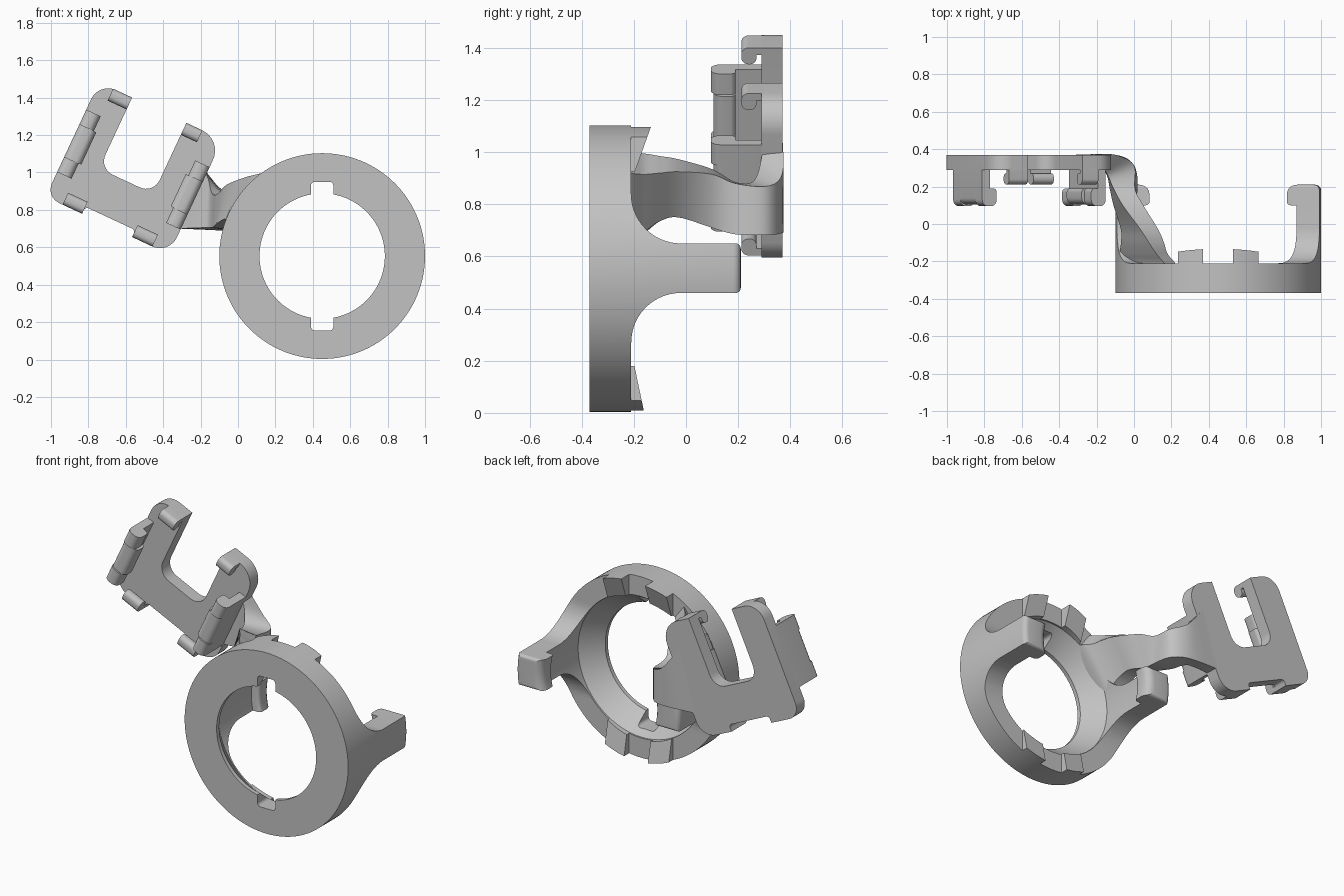
import bpy, bmesh, math
from mathutils import Vector

if "Cube" in bpy.data.objects:
    bpy.data.objects.remove(bpy.data.objects["Cube"], do_unlink=True)

grey = bpy.data.materials.new("plain grey")
grey.use_nodes = True
grey.diffuse_color = (0.54, 0.54, 0.54, 1)
grey.node_tree.nodes["Principled BSDF"].inputs["Base Color"].default_value = (0.54, 0.54, 0.54, 1)

CX, CZ = 0.45, 0.553                      # ring axis
TILT = math.radians(25)                   # tilt of the bracket
CO, SI = math.cos(TILT), math.sin(TILT)


def finish(name, bm):
    bmesh.ops.recalc_face_normals(bm, faces=bm.faces[:])
    me = bpy.data.meshes.new(name)
    bm.to_mesh(me)
    bm.free()
    ob = bpy.data.objects.new(name, me)
    bpy.context.collection.objects.link(ob)
    me.materials.append(grey)
    return ob


def rounded(pts, n=8):
    """Fillet a polygon given as (a, b, radius)."""
    out = []
    for i, p in enumerate(pts):
        v = Vector(p[:2])
        r = p[2] if len(p) > 2 else 0
        if not r:
            out.append(v)
            continue
        a = (Vector(pts[i - 1][:2]) - v).normalized()
        b = (Vector(pts[(i + 1) % len(pts)][:2]) - v).normalized()
        half = a.angle(b) / 2
        c = v + (a + b).normalized() * (r / math.sin(half))
        s = v + a * (r / math.tan(half)) - c
        e = v + b * (r / math.tan(half)) - c
        turn = s.angle_signed(e)
        for k in range(n + 1):
            t = -turn * k / n
            out.append(c + Vector((s.x * math.cos(t) - s.y * math.sin(t),
                                   s.x * math.sin(t) + s.y * math.cos(t))))
    return out


def add_prism(bm, pts, lo, hi, place):
    ends = [[bm.verts.new(place(p[0], p[1], t)) for p in pts] for t in (lo, hi)]
    n = len(pts)
    bm.faces.new(ends[0])
    bm.faces.new(ends[1][::-1])
    for i in range(n):
        j = (i + 1) % n
        bm.faces.new((ends[0][i], ends[1][i], ends[1][j], ends[0][j]))


def prism(name, pts, lo, hi, place):
    bm = bmesh.new()
    add_prism(bm, pts, lo, hi, place)
    return finish(name, bm)


def boolean(ob, cutter, op):
    mod = ob.modifiers.new("cut", "BOOLEAN")
    mod.operation, mod.object, mod.solver = op, cutter, "EXACT"
    bpy.context.view_layer.objects.active = ob
    bpy.ops.object.modifier_apply(modifier=mod.name)
    bpy.data.objects.remove(cutter, do_unlink=True)


def side(y, z, x):                        # profile seen from the side
    return (x, y, z)


def front(x, z, y):                       # profile seen from the front
    return (x, y, z)


def tilted(u, v, y):                      # front profile in the tilted bracket frame
    return (u * CO + v * SI, y, -u * SI + v * CO)


# Turned shell: front lip, conical bore, tall wall and inward hook head
def shell(name):
    prof = rounded([(.335, -.37), (.55, -.37), (.55, .21, .03), (.38, .21, .05),
                    (.38, .10, .02), (.43, .10), (.43, -.22), (.335, -.345)], 5)
    bm = bmesh.new()
    seg = 128
    rings = []
    for k in range(seg):
        a = math.tau * k / seg
        rings.append([bm.verts.new((CX + r * math.cos(a), y, CZ + r * math.sin(a)))
                      for r, y in prof])
    for k in range(seg):
        A, B = rings[k], rings[(k + 1) % seg]
        for i in range(len(prof)):
            j = (i + 1) % len(prof)
            bm.faces.new((A[i], A[j], B[j], B[i]))
    return finish(name, bm)


# Ring with two hooks: the shell trimmed to its side silhouette
ring = shell("ring_with_hooks")
trim = rounded([(-.5, -.2), (-.21, -.2), (-.21, .46, .19), (.21, .46, .02), (.21, .65, .02),
                (-.21, .65, .19), (-.21, 1.3), (-.5, 1.3)], 14)
boolean(ring, prism("trim_cutter", trim, -.4, 1.3, side), "INTERSECT")
slot = rounded([(.39, .155, .02), (.51, .155, .02), (.51, .95, .02), (.39, .95, .02)], 4)
boolean(ring, prism("slot_cutter", slot, -.5, -.1, front), "DIFFERENCE")

# Four sloped teeth on the back of the ring
teeth = shell("locking_teeth")
bm = bmesh.new()
for x0, x1 in ((.235, .37), (.53, .665)):
    add_prism(bm, [(-.22, .9), (-.205, .9), (-.13, 1.11), (-.22, 1.11)], x0, x1, side)
    add_prism(bm, [(-.22, 0), (-.16, 0), (-.202, .2), (-.22, .2)], x0, x1, side)
boolean(teeth, finish("teeth_cutter", bm), "INTERSECT")

# Tilted U-shaped bracket plate
L, R, TOP, BOT = -1.30, -.572, 1.03, .354
outline = rounded([(L, TOP, .10), (L, BOT, .08), (-1.085, BOT), (-1.085, .395, .02),
                   (-.79, .395, .02), (-.79, BOT), (R, BOT, .10), (R, TOP, .12),
                   (-.785, TOP), (-.785, .612, .08), (-1.105, .612, .08), (-1.105, TOP)])
prism("bracket_plate", outline, .29, .37, tilted)

# Small lips at the four ends of the bracket
for name, u0, u1, edge, d in (("upper_right_lip", -1.217, -1.105, TOP, -1),
                              ("upper_left_lip", -.785, -.69, TOP, -1),
                              ("lower_right_lip", -1.20, -1.085, BOT, 1),
                              ("lower_left_lip", -.79, -.67, BOT, 1)):
    prof = rounded([(edge, .30), (edge, .212, .028), (edge + d * .07, .212, .028),
                    (edge + d * .07, .27, .025), (edge + d * .03, .27), (edge + d * .03, .30)], 6)
    prism(name, prof, u0, u1, lambda v, y, u: tilted(u, v, y))

# Long side clips: wall with an inward head, and a shallower middle
for name, edge, d in (("right_clip", L, 1), ("left_clip", R, -1)):
    def hook(tip, low):
        return rounded([(edge, .31), (edge, low, .035), (edge + d * tip, low, .035),
                        (edge + d * tip, .19, .02), (edge + d * .045, .19), (edge + d * .045, .31)], 6)
    bm = bmesh.new()
    for v0, v1, tip, low in ((.50, .59, .085, .095), (.59, .78, .10, .105), (.78, .868, .085, .095)):
        add_prism(bm, hook(tip, low), v0, v1, lambda u, y, v: tilted(u, v, y))
    finish(name, bm)

# Curved arm sweeping off the ring wall and widening into the bracket
stations = [  # outer bottom, outer top, inner top, inner bottom
    ((-.07, -.28, .66), (.19, -.28, 1.02), (.25, -.28, .94), (.03, -.28, .66)),
    ((-.07, -.21, .67), (.16, -.21, 1.00), (.22, -.21, .92), (.03, -.21, .67)),
    ((-.075, -.16, .69), (.12, -.16, .995), (.18, -.16, .915), (.03, -.16, .695)),
    ((-.07, -.10, .735), (.08, -.10, .985), (.16, -.10, .92), (.02, -.10, .735)),
    ((-.07, -.03, .752), (.035, -.03, .973), (.13, -.03, .925), (.01, -.03, .75)),
    ((-.11, .10, .73), (-.06, .10, .935), (.05, .10, .915), (.00, .10, .71)),
    ((-.13, .19, .71), (-.11, .19, .885), (.005, .19, .88), (.02, .19, .685)),
    ((-.145, .26, .705), (-.14, .26, .89), (.0, .315, .87), (.0, .315, .682)),
    ((-.18, .29, .705), (-.165, .29, .98), (-.10, .37, .92), (-.10, .37, .69)),
    ((-.32, .295, .70), (-.22, .295, 1.06), (-.21, .37, 1.06), (-.32, .37, .70))]


def spline(c, i, t):
    p = [Vector(stations[min(max(i + k, 0), len(stations) - 1)][c]) for k in (-1, 0, 1, 2)]
    return 0.5 * (2 * p[1] + (p[2] - p[0]) * t + (2 * p[0] - 5 * p[1] + 4 * p[2] - p[3]) * t * t
                  + (3 * p[1] - p[0] - 3 * p[2] + p[3]) * t ** 3)


bm = bmesh.new()
steps = [(i, k / 6) for i in range(len(stations) - 1) for k in range(6)] + [(len(stations) - 2, 1)]
loops = [[bm.verts.new(spline(c, i, t)) for c in range(4)] for i, t in steps]
for A, B in zip(loops, loops[1:]):
    for c in range(4):
        bm.faces.new((A[c], A[(c + 1) % 4], B[(c + 1) % 4], B[c]))
bm.faces.new(loops[0])
bm.faces.new(loops[-1][::-1])
finish("connecting_arm", bm)

# Smooth shading with crisp edges
bpy.ops.object.select_all(action="DESELECT")
for ob in bpy.context.scene.objects:
    if ob.type == "MESH":
        ob.select_set(True)
        bpy.context.view_layer.objects.active = ob
bpy.ops.object.shade_smooth_by_angle(angle=math.radians(30))
